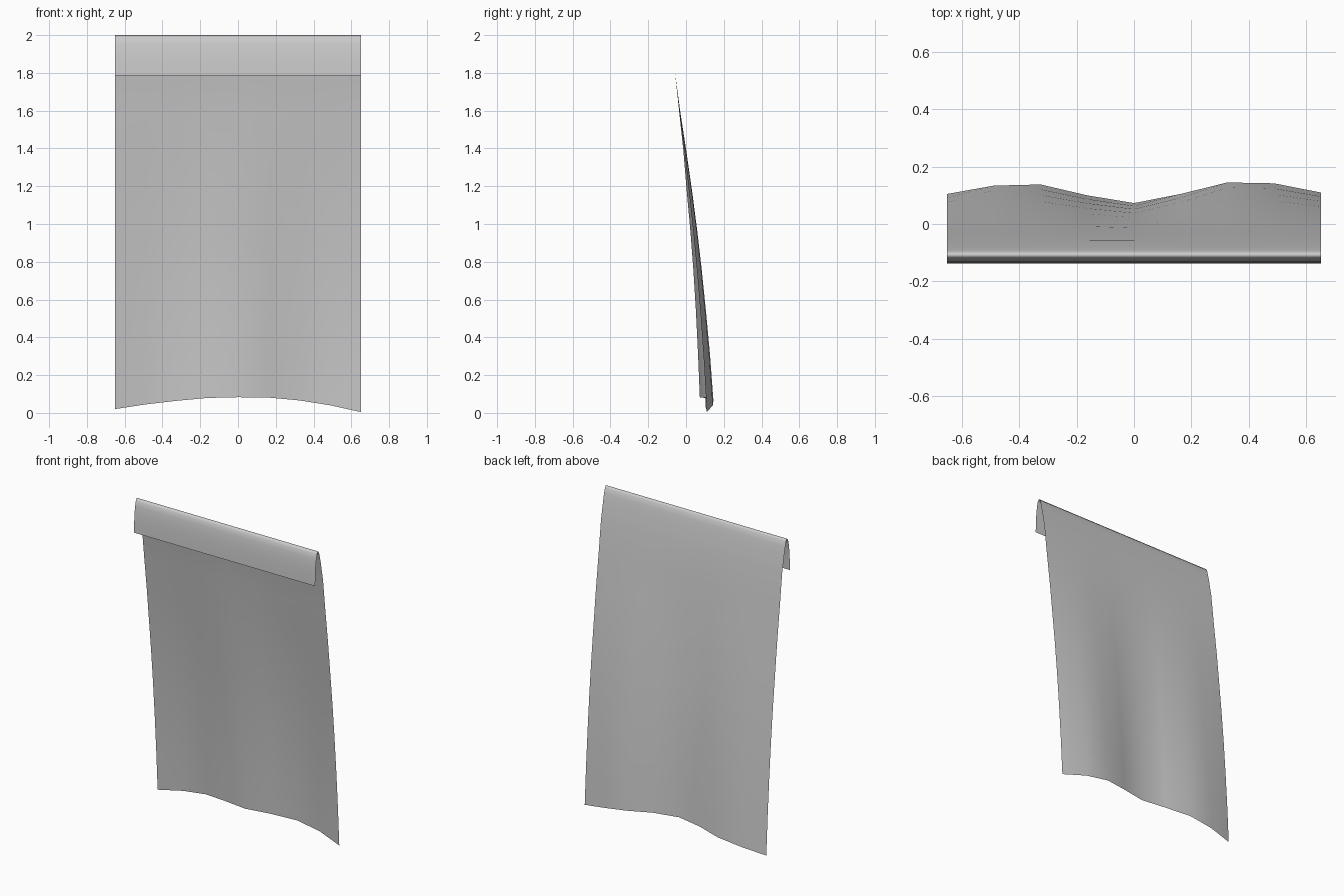
import bpy, bmesh

W = 0.652
COLS = 8
# bottom hem: depth and height at each column
hem_y = [0.105, 0.134, 0.138, 0.10, 0.073, 0.105, 0.145, 0.142, 0.11]
hem_z = [0.02, 0.045, 0.064, 0.079, 0.083, 0.081, 0.066, 0.04, 0.004]

# short front flap and rounded fold (y, z)
fold = [(-0.138, 1.785), (-0.136, 1.85), (-0.132, 1.91), (-0.126, 1.955),
        (-0.119, 1.985), (-0.108, 2.0), (-0.098, 1.987), (-0.089, 1.955),
        (-0.079, 1.91), (-0.069, 1.855)]
# long back drop: valley and crest depth against fraction of drop
drop = [(0.0, -0.058, -0.058), (0.12, -0.036, -0.030), (0.24, -0.014, 0.002),
        (0.36, 0.003, 0.032), (0.48, 0.022, 0.059), (0.6, 0.038, 0.083),
        (0.73, 0.052, 0.106), (0.86, 0.063, 0.127), (1.0, 0.073, 0.145)]


def cloth_column(i):
    x = -W + 2 * W * i / COLS
    ripple = (hem_y[i] - 0.073) / 0.072
    pts = [(x, y, z) for y, z in fold]
    for t, valley, crest in drop:
        pts.append((x, valley + (crest - valley) * ripple,
                    1.8 + (hem_z[i] - 1.8) * t))
    return pts


# draped cloth sheet
bm = bmesh.new()
grid = [[bm.verts.new(p) for p in cloth_column(i)] for i in range(COLS + 1)]
for a, b in zip(grid, grid[1:]):
    for j in range(len(a) - 1):
        bm.faces.new((a[j], b[j], b[j + 1], a[j + 1])).smooth = True
mesh = bpy.data.meshes.new("draped_cloth")
bm.to_mesh(mesh)
bm.free()
cloth = bpy.data.objects.new("draped_cloth", mesh)
bpy.context.collection.objects.link(cloth)
